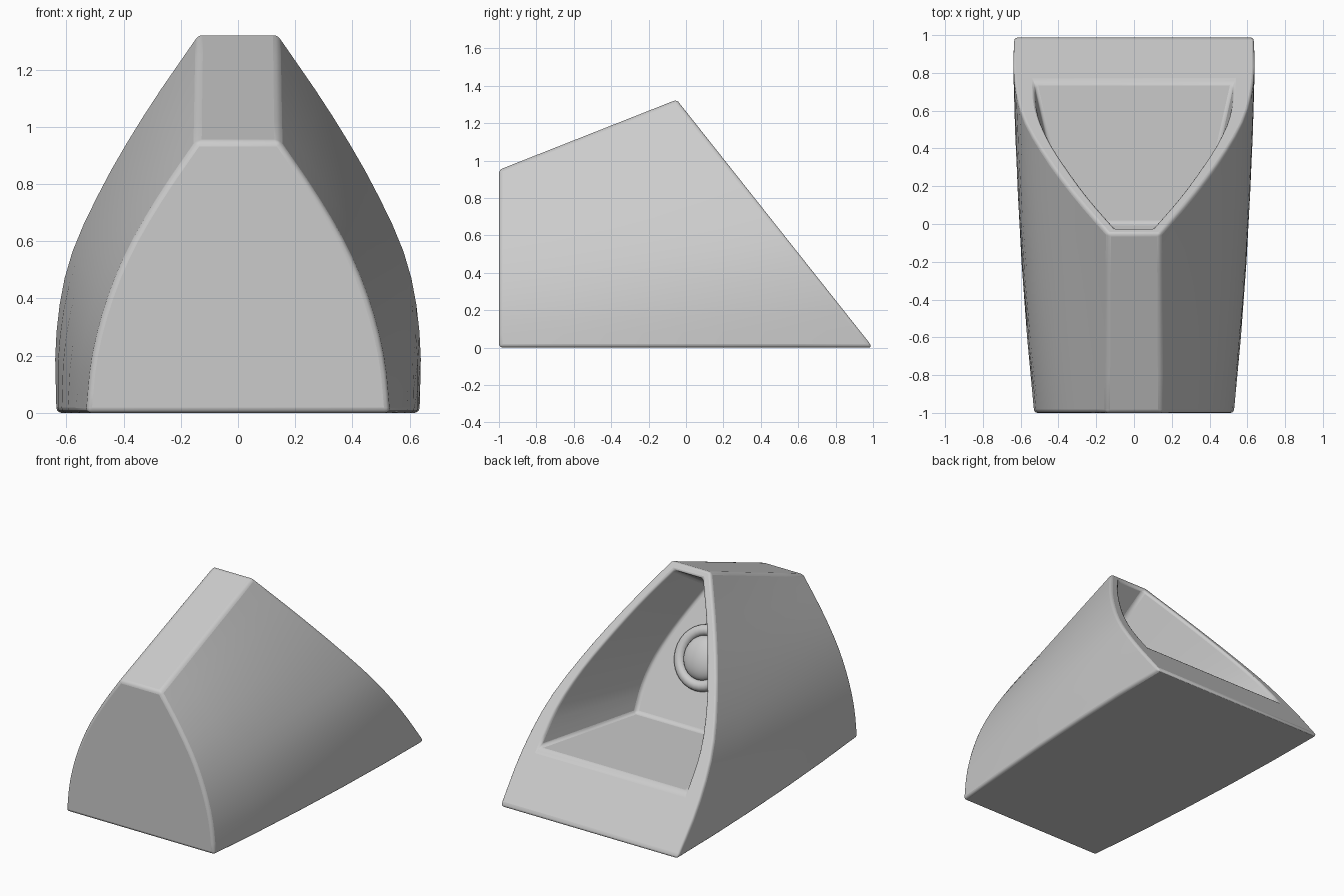
import bpy, bmesh, math
from mathutils import Vector

if "Cube" in bpy.data.objects:
    bpy.data.objects.remove(bpy.data.objects["Cube"])

N = 15  # points per half profile


def smooth(vals, t):
    """Catmull-Rom through evenly spaced values."""
    f = t * (len(vals) - 1)
    i = min(int(f), len(vals) - 2)
    u = f - i
    p1, p2 = vals[i], vals[i + 1]
    p0 = vals[i - 1] if i else 2 * p1 - p2
    p3 = vals[i + 2] if i + 2 < len(vals) else 2 * p2 - p1
    return p1 + 0.5 * u * (p2 - p0 + u * (2*p0 - 5*p1 + 4*p2 - p3 + u * (3*(p1 - p2) + p3 - p0)))


def half_profile(widths, low, high):
    """Right half of a section, between (y, z) at the bottom and top."""
    pts = []
    for i in range(N):
        t = i / (N - 1)
        pts.append(Vector((smooth(widths, t),
                           low[0] + (high[0] - low[0]) * t,
                           low[1] + (high[1] - low[1]) * t)))
    return pts


def blend(a, b, s, bulge=0.0):
    out = []
    for i, (p, q) in enumerate(zip(a, b)):
        v = p.lerp(q, s)
        v.x += bulge * 4 * s * (1 - s) * (1 - i / (N - 1))
        out.append(v)
    return out


def finish(ob, angle=40):
    bpy.ops.object.select_all(action='DESELECT')
    ob.select_set(True)
    bpy.context.view_layer.objects.active = ob
    bpy.ops.object.shade_smooth_by_angle(angle=math.radians(angle))


# Sections: front face, slanted back edge, opening rim, recess wall
front = half_profile([.53, .51, .462, .385, .275, .145], (-1, 0), (-1, .95))
back = half_profile([.635, .637, .592, .475, .32, .14], (1, 0), (-.05, 1.325))
rim = half_profile([.53, .515, .45, .35, .235, .1], (.75, .315), (-.02, 1.287))
wall = half_profile([.36, .36, .33, .27, .19, .1], (.0, .3), (-.38, 1.06))

sections = [blend(front, back, s / 5, .025) for s in range(6)]
sections += [rim, blend(rim, wall, .5), wall]

# Housing: one skin running from the front, over the rim and into the recess
bm = bmesh.new()
rings = []
for sec in sections:
    right = [bm.verts.new(p) for p in sec]
    left = [bm.verts.new((-p.x, p.y, p.z)) for p in reversed(sec)]
    rings.append(right + left)
for a, b in zip(rings, rings[1:]):
    n = len(a)
    for i in range(n):
        j = (i + 1) % n
        bm.faces.new((a[i], a[j], b[j], b[i]))
bm.faces.new(rings[0])
bm.faces.new(rings[-1])
bmesh.ops.recalc_face_normals(bm, faces=bm.faces[:])
mesh = bpy.data.meshes.new("housing")
bm.to_mesh(mesh)
bm.free()
housing = bpy.data.objects.new("housing", mesh)
bpy.context.collection.objects.link(housing)
bev = housing.modifiers.new("soft_edges", 'BEVEL')
bev.width = 0.018
bev.segments = 3
bev.limit_method = 'ANGLE'
bev.angle_limit = math.radians(35)
finish(housing)

# Round lamp on the recess wall: ring and domed lens
tilt = -math.atan2(.76, .38)
centre = Vector((0, -.185, .68))
bpy.ops.mesh.primitive_torus_add(major_radius=.165, minor_radius=.035,
                                 major_segments=32, minor_segments=12,
                                 location=centre, rotation=(tilt, 0, 0))
ring = bpy.context.object
ring.name = "lamp_ring"
finish(ring)

bpy.ops.mesh.primitive_uv_sphere_add(segments=32, ring_count=16, radius=.135,
                                     location=centre, rotation=(tilt, 0, 0))
lens = bpy.context.object
lens.name = "lamp_lens"
lens.scale.z = .5
finish(lens)
